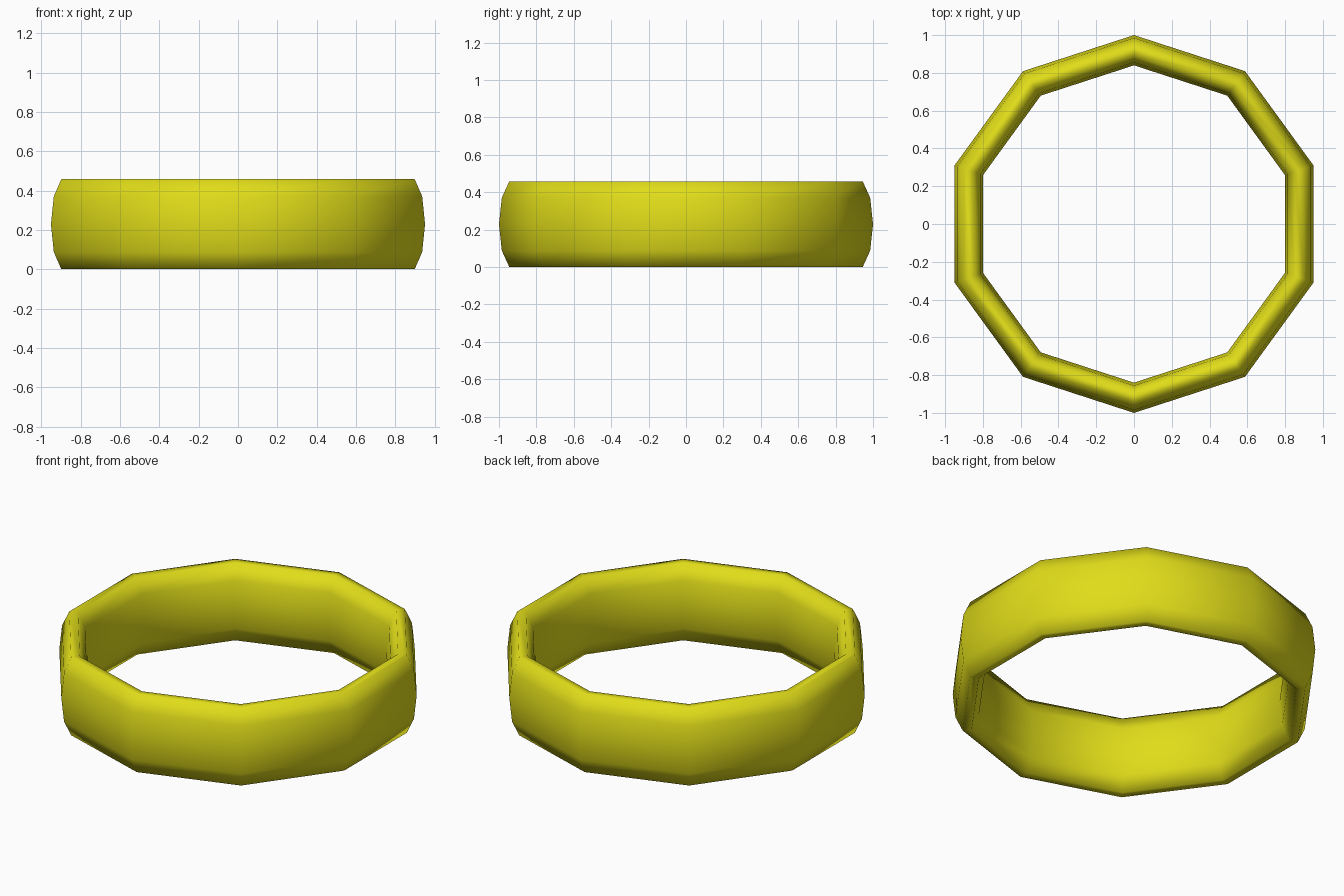
import bpy
import math

if "Cube" in bpy.data.objects:
    bpy.data.objects.remove(bpy.data.objects["Cube"])

HEIGHT = 0.458

# Faceted ring: 10-sided band with a stretched 10-sided cross-section
bpy.ops.mesh.primitive_torus_add(
    major_segments=10, minor_segments=10,
    major_radius=0.92, minor_radius=0.08,
    location=(0, 0, HEIGHT / 2), rotation=(0, 0, math.radians(18)))
ring = bpy.context.object
ring.name = "ring_band"
ring.scale.z = HEIGHT / (2 * 0.08 * math.sin(math.radians(72)))
bpy.ops.object.transform_apply(location=True, rotation=True, scale=True)
bpy.ops.object.shade_smooth()

# Yellow gold finish
gold = bpy.data.materials.new("yellow_gold")
gold.diffuse_color = (0.75, 0.72, 0.01, 1)
gold.use_nodes = True
gold.node_tree.nodes["Principled BSDF"].inputs["Base Color"].default_value = gold.diffuse_color
ring.data.materials.append(gold)
